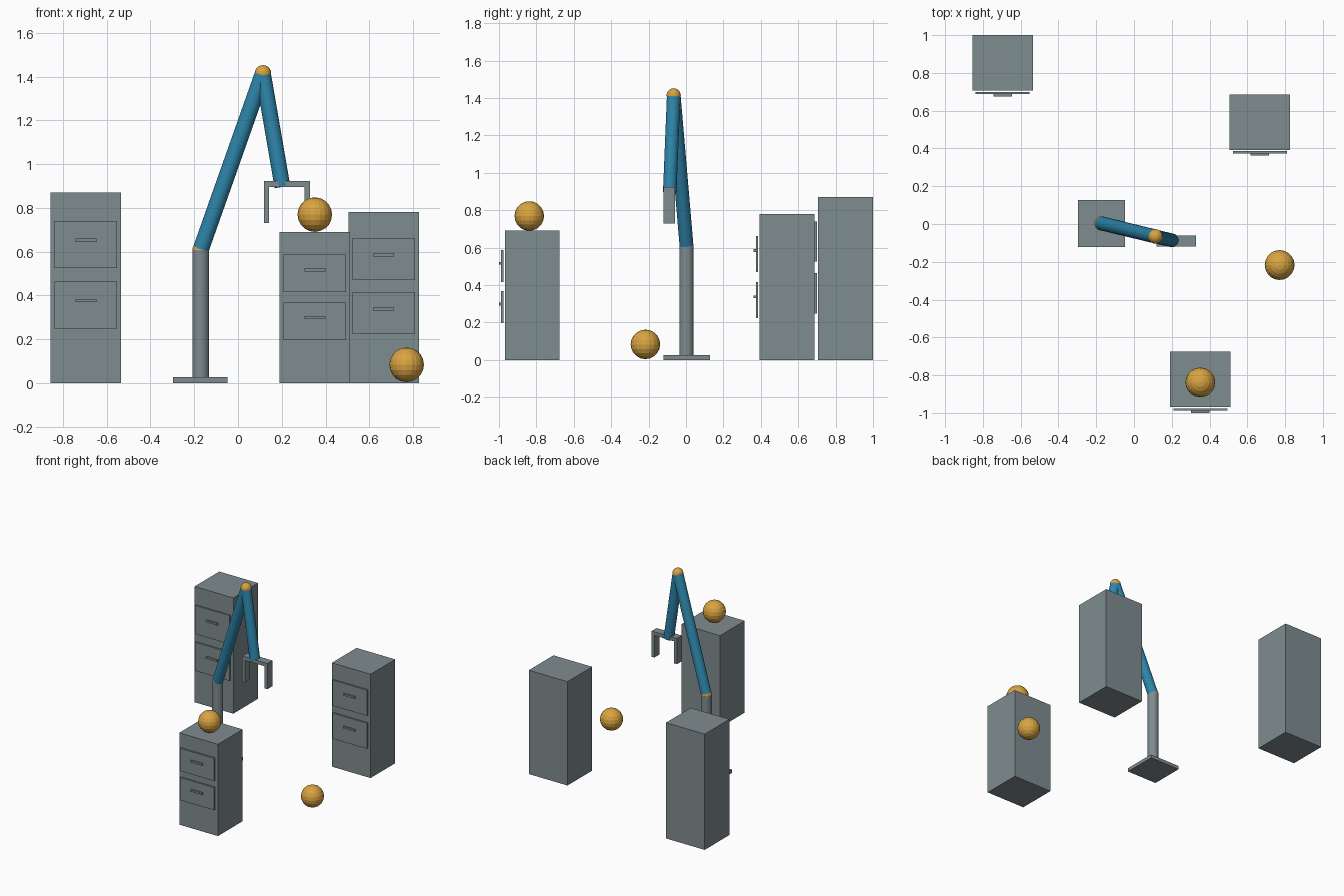
import bpy
from mathutils import Vector

if "Cube" in bpy.data.objects:
    bpy.data.objects.remove(bpy.data.objects["Cube"])


def material(name, rgb):
    m = bpy.data.materials.new(name)
    m.diffuse_color = (*rgb, 1)
    m.use_nodes = True
    m.node_tree.nodes["Principled BSDF"].inputs["Base Color"].default_value = m.diffuse_color
    return m


GREY = material("steel grey", (0.212, 0.262, 0.275))
BLUE = material("arm blue", (0.027, 0.238, 0.407))
GOLD = material("golden yellow", (0.694, 0.371, 0.053))


def finish(name, mat):
    ob = bpy.context.object
    ob.name = name
    ob.data.materials.append(mat)
    return ob


def box(name, x, y, z, mat=GREY):
    """Box from (min, max) ranges."""
    bpy.ops.mesh.primitive_cube_add(size=1, location=[(a + b) / 2 for a, b in (x, y, z)])
    bpy.context.object.scale = [b - a for a, b in (x, y, z)]
    return finish(name, mat)


def rod(name, start, end, radius, mat):
    """Cylinder between two points."""
    a, b = Vector(start), Vector(end)
    bpy.ops.mesh.primitive_cylinder_add(vertices=24, radius=radius, depth=(b - a).length,
                                        location=(a + b) / 2)
    ob = finish(name, mat)
    ob.rotation_euler = (b - a).to_track_quat('Z', 'Y').to_euler()
    return ob


def ball(name, centre, radius, segments=20, rings=10):
    bpy.ops.mesh.primitive_uv_sphere_add(segments=segments, ring_count=rings,
                                         radius=radius, location=centre)
    return finish(name, GOLD)


def cabinet(name, cx, front, height):
    """Cabinet body with two drawer fronts and handles facing -y."""
    box(name + "_body", (cx - 0.161, cx + 0.161), (front, front + 0.293), (0, height))
    levels = (("lower", 0.285, 0.432), ("upper", 0.603, 0.749))
    for level, bottom, grip in levels:
        z = bottom * height
        box(f"{name}_{level}_drawer", (cx - 0.143, cx + 0.143),
            (front - 0.019, front - 0.007), (z, z + 0.247 * height))
        z = grip * height
        box(f"{name}_{level}_handle", (cx - 0.048, cx + 0.048),
            (front - 0.031, front - 0.019), (z - 0.007, z + 0.007))


# Three drawer cabinets
cabinet("tall_cabinet", -0.695, 0.707, 0.87)
cabinet("middle_cabinet", 0.666, 0.393, 0.78)
cabinet("short_cabinet", 0.351, -0.969, 0.69)

# Loose balls: one on the short cabinet, one on the floor
ball("cabinet_ball", (0.351, -0.838, 0.769), 0.079)
ball("floor_ball", (0.771, -0.217, 0.083), 0.079)

# Arm: base plate, column, two links and joints
shoulder = (-0.171, 0.003, 0.607)
elbow = (0.114, -0.066, 1.414)
wrist = (0.203, -0.087, 0.897)
box("base_plate", (-0.296, -0.047), (-0.121, 0.128), (0, 0.026))
rod("column", (shoulder[0], shoulder[1], 0.026), shoulder, 0.038, GREY)
rod("lower_link", shoulder, elbow, 0.037, BLUE)
rod("upper_link", elbow, wrist, 0.036, BLUE)
ball("shoulder_joint", shoulder, 0.038)
ball("elbow_joint", elbow, 0.038)

# Gripper: cross bar with two fingers
depth = (-0.119, -0.060)
box("gripper_bar", (0.118, 0.328), depth, (0.896, 0.923))
for side, x in (("left", 0.118), ("right", 0.305)):
    box(side + "_finger", (x, x + 0.023), depth, (0.73, 0.896))
